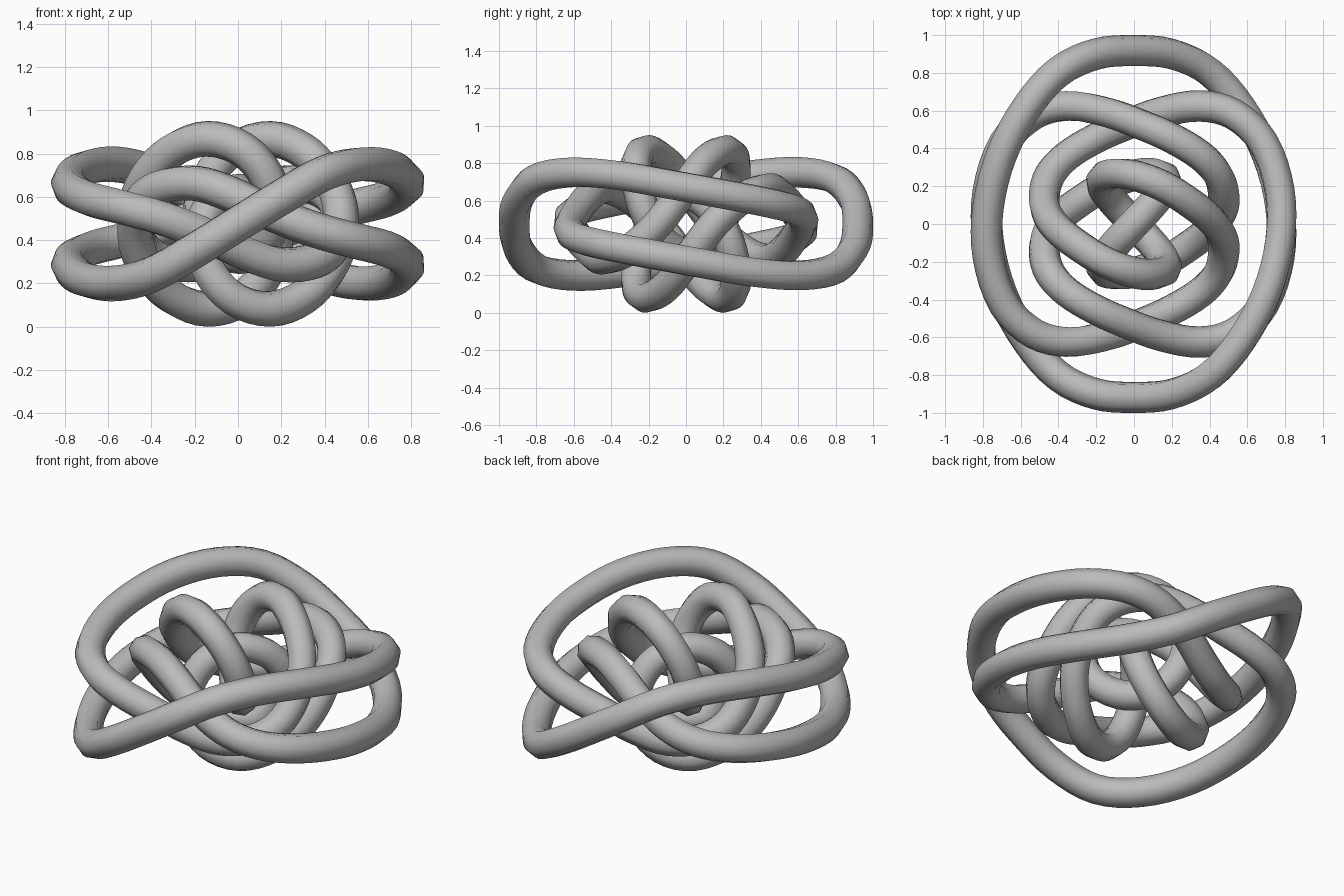
import bpy
from mathutils import Vector

cube = bpy.data.objects.get("Cube")
if cube:
    bpy.data.objects.remove(cube, do_unlink=True)

MID = 0.475      # height of the knot's centre
RADIUS = 0.083   # tube radius

# One quarter of the knot's path, from the front axis to the vertical axis
quarter = [Vector(p) for p in (
    (0, -.918, .475), (.2, -.9, .598), (.4, -.805, .71), (.565, -.62, .75),
    (.7, -.37, .735), (.772, -.09, .687), (.772, .17, .64), (.685, .43, .59),
    (.53, .58, .55), (.35, .625, .5), (.14, .59, .42), (-.04, .525, .335),
    (-.2, .455, .287), (-.355, .36, .305), (-.445, .26, .37), (-.475, .155, .47),
    (-.465, .065, .585), (-.41, -.02, .705), (-.3, -.11, .815), (-.145, -.205, .868),
    (.02, -.262, .82), (.135, -.26, .69), (.172, -.215, .53), (.115, -.125, .385),
    (0, 0, .325))]


def half_turn(points, axis):
    """Rotate points 180 degrees about an axis through the knot's centre."""
    sign = [1 if a == axis else -1 for a in "xyz"]
    return [Vector((p.x * sign[0], p.y * sign[1], MID + (p.z - MID) * sign[2]))
            for p in points]


# Join the four symmetric copies into one closed loop
path = (quarter[:-1]
        + half_turn(quarter, "z")[:0:-1]
        + half_turn(quarter, "x")[:-1]
        + half_turn(quarter, "y")[:0:-1])

curve = bpy.data.curves.new("knot_tube", "CURVE")
curve.dimensions = "3D"
curve.resolution_u = 4
curve.bevel_depth = RADIUS
curve.bevel_resolution = 2
spline = curve.splines.new("BEZIER")
spline.bezier_points.add(len(path) - 1)
spline.use_cyclic_u = True
spline.use_smooth = True
for i, bp in enumerate(spline.bezier_points):
    before, after = path[i - 1], path[(i + 1) % len(path)]
    tangent = (after - before).normalized()
    bp.handle_left_type = bp.handle_right_type = "FREE"
    bp.co = path[i]
    bp.handle_left = path[i] - tangent * (path[i] - before).length / 3
    bp.handle_right = path[i] + tangent * (after - path[i]).length / 3

# Plain grey for the whole tube
grey = bpy.data.materials.new("grey")
grey.use_nodes = True
colour = (.5, .5, .5, 1)
grey.diffuse_color = colour
grey.node_tree.nodes["Principled BSDF"].inputs["Base Color"].default_value = colour
curve.materials.append(grey)

knot = bpy.data.objects.new("knot_tube", curve)
bpy.context.collection.objects.link(knot)
bpy.ops.object.select_all(action="DESELECT")
knot.select_set(True)
bpy.context.view_layer.objects.active = knot
bpy.ops.object.convert(target="MESH")
bpy.ops.object.shade_smooth()
